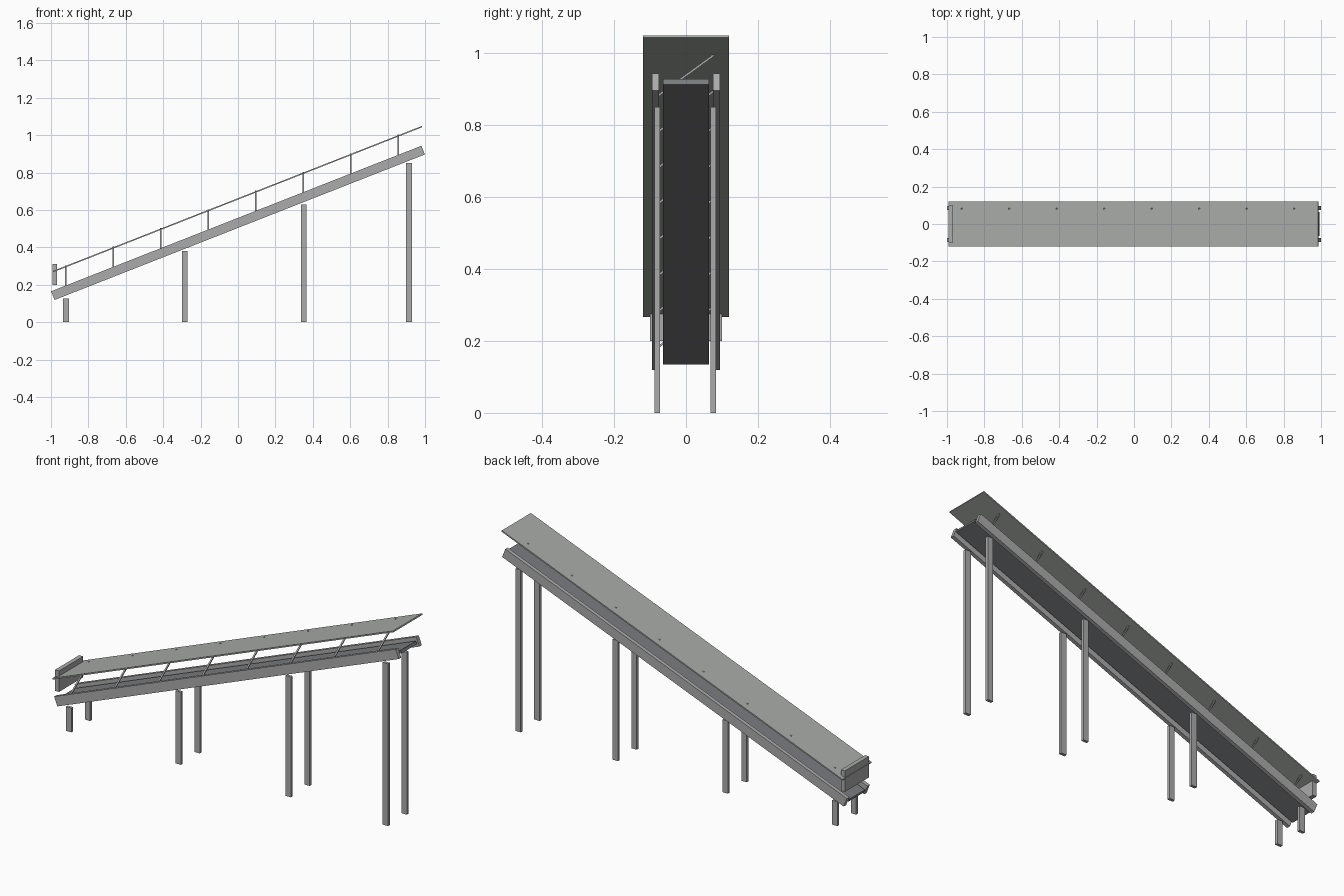
import bpy
import math
from mathutils import Vector

cube = bpy.data.objects.get("Cube")
if cube:
    bpy.data.objects.remove(cube, do_unlink=True)


def material(name, rgb):
    m = bpy.data.materials.new(name)
    m.use_nodes = True
    m.diffuse_color = (*rgb, 1)
    m.node_tree.nodes["Principled BSDF"].inputs["Base Color"].default_value = (*rgb, 1)
    return m


steel = material("steel grey", (0.41, 0.41, 0.41))
sheet = material("roof sheet grey", (0.39, 0.41, 0.39))
rubber = material("belt rubber", (0.195, 0.2, 0.21))

SLOPE = math.atan2(0.778, 1.98)   # incline of the conveyor
LENGTH = 2.127
MID_Z = 0.531                     # height of the frame centre line at x = 0


def box(name, centre, size, mat, rot=(0, 0, 0)):
    bpy.ops.mesh.primitive_cube_add(size=1, location=centre, rotation=rot)
    ob = bpy.context.object
    ob.name = name
    ob.scale = size
    ob.data.materials.append(mat)
    return ob


def inclined(name, centre, size, mat):
    return box(name, centre, size, mat, (0, -SLOPE, 0))


# Belt between two side rails, with the roof sheet above
inclined("belt", (0, 0, MID_Z), (LENGTH, 0.127, 0.016), rubber)
for side, y in (("left", -0.085), ("right", 0.085)):
    inclined("rail_" + side, (0, y, MID_Z), (LENGTH, 0.02, 0.05), steel)
inclined("roof", (-0.003, 0, 0.658), (2.122, 0.24, 0.007), sheet)

# Vertical plate at the low end
box("end_plate", (-0.979, 0, 0.255), (0.023, 0.2, 0.11), steel)

# Pairs of legs
for i, (x, top) in enumerate(((-0.92, 0.127), (-0.285, 0.38), (0.352, 0.63), (0.915, 0.85))):
    for side, y in (("left", -0.08), ("right", 0.076)):
        box(f"leg_{side}_{i + 1}", (x, y, top / 2), (0.031, 0.015, top), steel)

# Diagonal braces from the front rail up to the back of the roof
for i in range(8):
    x = -0.92 + i * 0.254
    rail_z = MID_Z + x * math.tan(SLOPE)
    low = Vector((x, -0.085, rail_z + 0.008))
    high = Vector((x, 0.085, rail_z + 0.132))
    run = high - low
    angle = math.atan2(run.z, run.y)
    box(f"roof_brace_{i + 1}", (low + high) / 2, (0.008, run.length, 0.006), steel, (angle, 0, 0))
